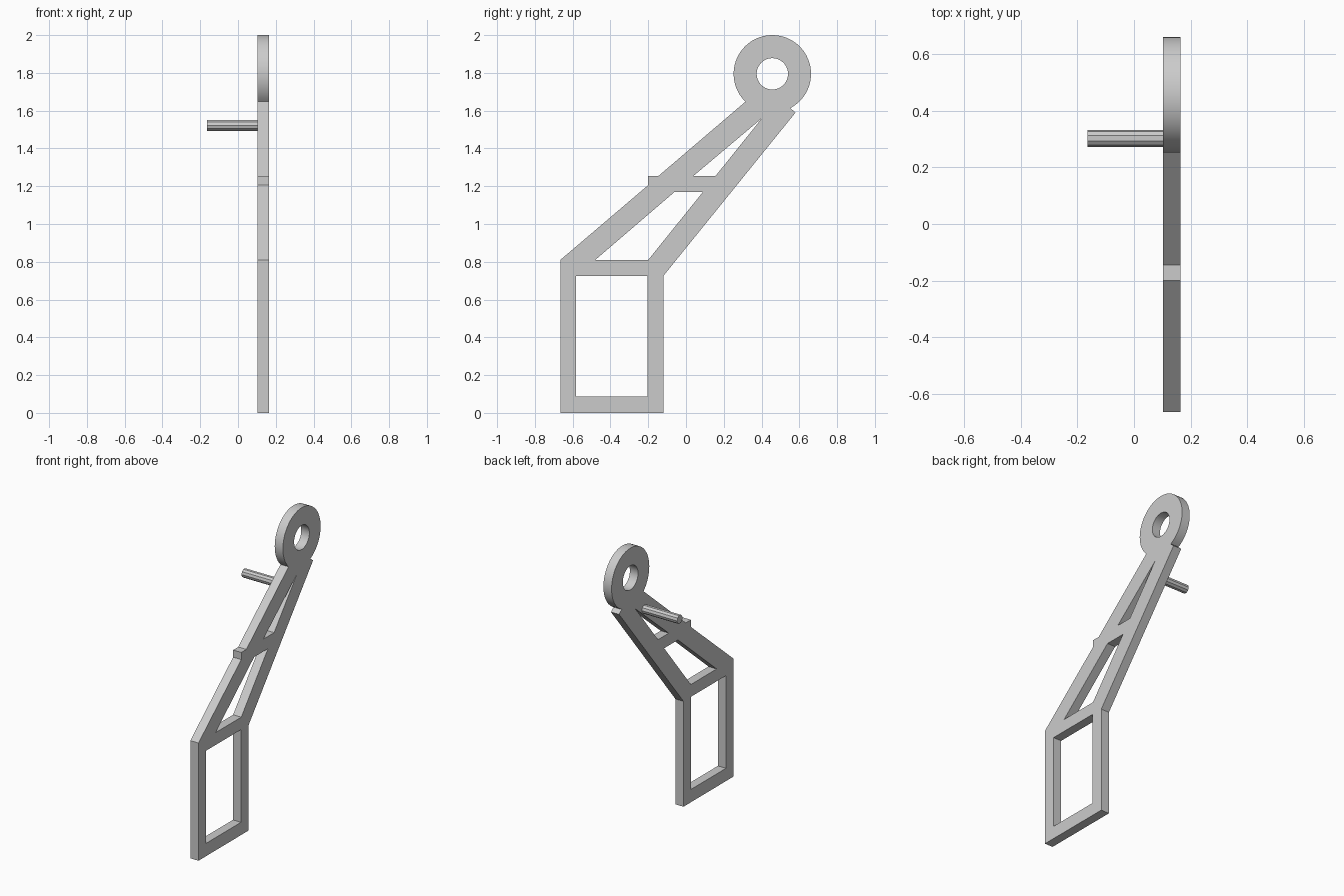
import bpy, bmesh, math
from mathutils import Vector, Matrix

if "Cube" in bpy.data.objects:
    bpy.data.objects.remove(bpy.data.objects["Cube"], do_unlink=True)

grey = bpy.data.materials.new("light grey")
grey.use_nodes = True
grey.diffuse_color = (0.6, 0.6, 0.6, 1)
grey.node_tree.nodes["Principled BSDF"].inputs["Base Color"].default_value = grey.diffuse_color

X_INNER, X_OUTER = 0.103, 0.165
EYE, EYE_R, HOLE_R = (0.457, 1.795), 0.205, 0.083


def arc(radius, start, end, steps):
    """Points (y, z) along an arc around the eye centre, angles in degrees."""
    angles = [math.radians(start + (end - start) * i / steps) for i in range(steps + 1)]
    return [(EYE[0] + radius * math.cos(a), EYE[1] + radius * math.sin(a)) for a in angles]


def finish(bm, name, smooth):
    bmesh.ops.recalc_face_normals(bm, faces=bm.faces)
    mesh = bpy.data.meshes.new(name)
    bm.to_mesh(mesh)
    bm.free()
    mesh.materials.append(grey)
    obj = bpy.data.objects.new(name, mesh)
    bpy.context.collection.objects.link(obj)
    if smooth:
        bpy.ops.object.select_all(action="DESELECT")
        obj.select_set(True)
        bpy.context.view_layer.objects.active = obj
        bpy.ops.object.shade_smooth_by_angle(angle=math.radians(30))
    return obj


# Flat bracket: one outline ending in a round eye, with cut-outs
outline = [(-0.665, 0), (-0.12, 0), (-0.12, 0.725), (0.58, 1.59), (0.55, 1.615)]
outline += arc(EYE_R, -62, 226, 44)
outline += [(-0.145, 1.255), (-0.2, 1.255), (-0.2, 1.206), (-0.665, 0.81)]
frame_window = [(-0.582, 0.088), (-0.203, 0.088), (-0.203, 0.725), (-0.582, 0.725)]
lower_window = [(-0.48, 0.81), (-0.2, 0.81), (0.09, 1.17), (-0.06, 1.17)]
upper_window = [(0.04, 1.255), (0.157, 1.255), (0.402, 1.56)]
eye_hole = arc(HOLE_R, 0, 360, 40)[:-1]

bm = bmesh.new()
edges = []
for loop in (outline, frame_window, lower_window, upper_window, eye_hole):
    verts = [bm.verts.new((X_INNER, y, z)) for y, z in loop]
    edges += [bm.edges.new((verts[i - 1], verts[i])) for i in range(len(verts))]
bmesh.ops.triangle_fill(bm, edges=edges, use_beauty=True, normal=(1, 0, 0))
side = bmesh.ops.extrude_face_region(bm, geom=bm.faces[:])
moved = [g for g in side["geom"] if isinstance(g, bmesh.types.BMVert)]
bmesh.ops.translate(bm, verts=moved, vec=Vector((X_OUTER - X_INNER, 0, 0)))
finish(bm, "bracket_plate", True)

# Faceted peg on the inner side of the bracket
length = X_INNER + 0.165 + 0.01
bm = bmesh.new()
bmesh.ops.create_cone(bm, cap_ends=True, segments=10, radius1=0.03, radius2=0.03, depth=length,
                      matrix=Matrix.Translation((length / 2 - 0.165, 0.303, 1.522))
                      @ Matrix.Rotation(math.pi / 2, 4, "Y"))
finish(bm, "peg", False)
